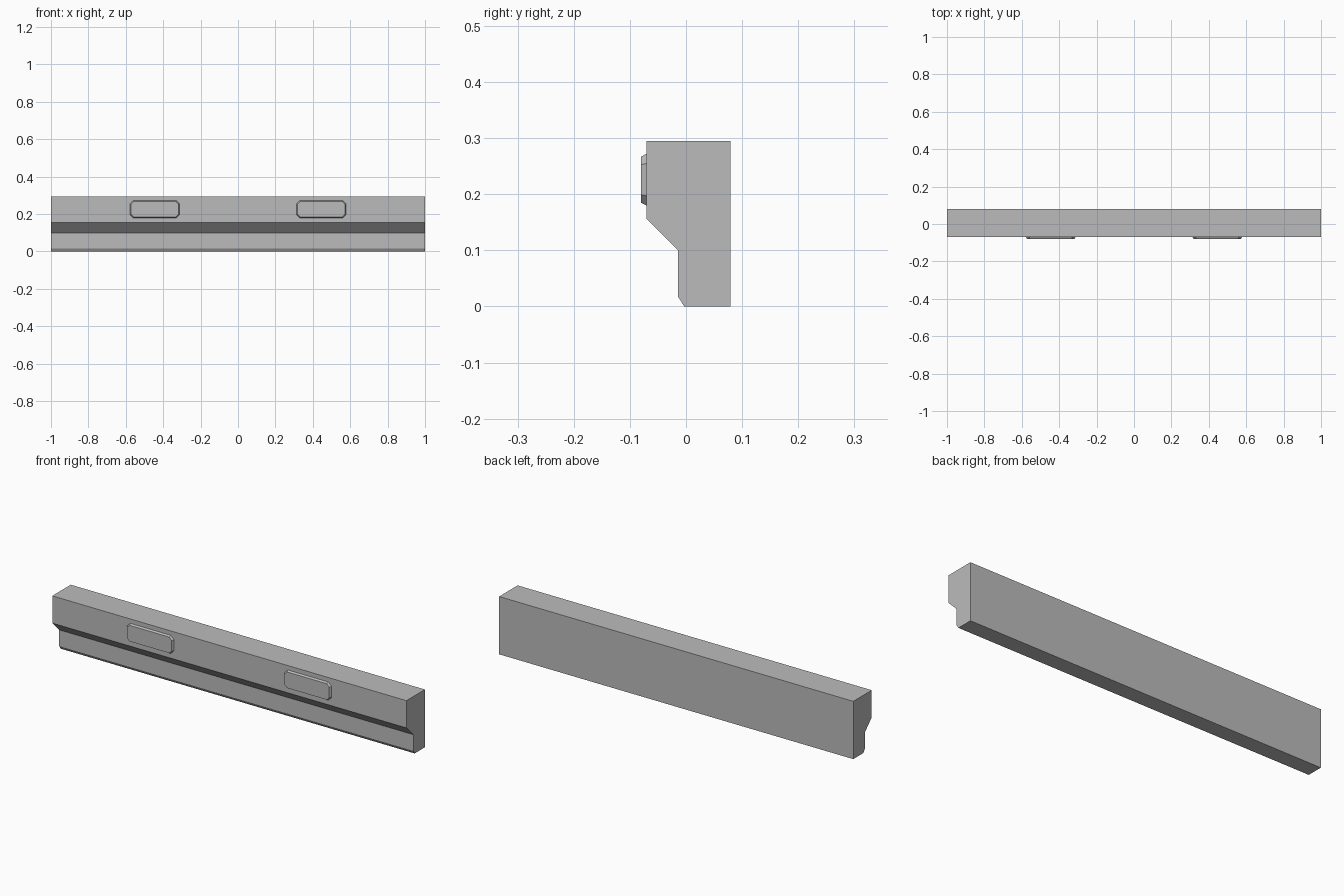
import bpy
import bmesh

cube = bpy.data.objects.get("Cube")
if cube:
    bpy.data.objects.remove(cube, do_unlink=True)

grey = bpy.data.materials.new("plain_grey")
grey.use_nodes = True
colour = (0.5, 0.5, 0.5, 1)
grey.diffuse_color = colour
grey.node_tree.nodes["Principled BSDF"].inputs["Base Color"].default_value = colour


def loft(name, rings):
    """Skin matching rings of points and cap both ends."""
    bm = bmesh.new()
    loops = [[bm.verts.new(p) for p in ring] for ring in rings]
    n = len(loops[0])
    for a, b in zip(loops, loops[1:]):
        for i in range(n):
            j = (i + 1) % n
            bm.faces.new((a[i], a[j], b[j], b[i]))
    bm.faces.new(loops[0])
    bm.faces.new(loops[-1])
    bmesh.ops.recalc_face_normals(bm, faces=bm.faces[:])
    mesh = bpy.data.meshes.new(name)
    bm.to_mesh(mesh)
    bm.free()
    mesh.materials.append(grey)
    obj = bpy.data.objects.new(name, mesh)
    bpy.context.collection.objects.link(obj)
    return obj


def clipped_rect(cx, cz, w, h, c, y):
    """Rectangle with cut corners, facing the front."""
    outline = [(w - c, h), (w, h - c), (w, c - h), (w - c, -h),
               (c - w, -h), (-w, c - h), (-w, h - c), (c - w, h)]
    return [(cx + x, y, cz + z) for x, z in outline]


# Stepped beam, extruded along its length
profile = [(0.079, 0), (0.079, 0.295), (-0.07, 0.295), (-0.07, 0.156),
           (-0.014, 0.1), (-0.014, 0.017), (-0.003, 0)]
loft("beam", [[(x, y, z) for y, z in profile] for x in (-1, 1)])

# Two raised pads with bevelled rims on the upper front face
for side, x in (("right", -0.445), ("left", 0.445)):
    loft(side + "_pad", [
        clipped_rect(x, 0.226, 0.133, 0.047, 0.018, -0.069),
        clipped_rect(x, 0.226, 0.126, 0.041, 0.014, -0.08)])
